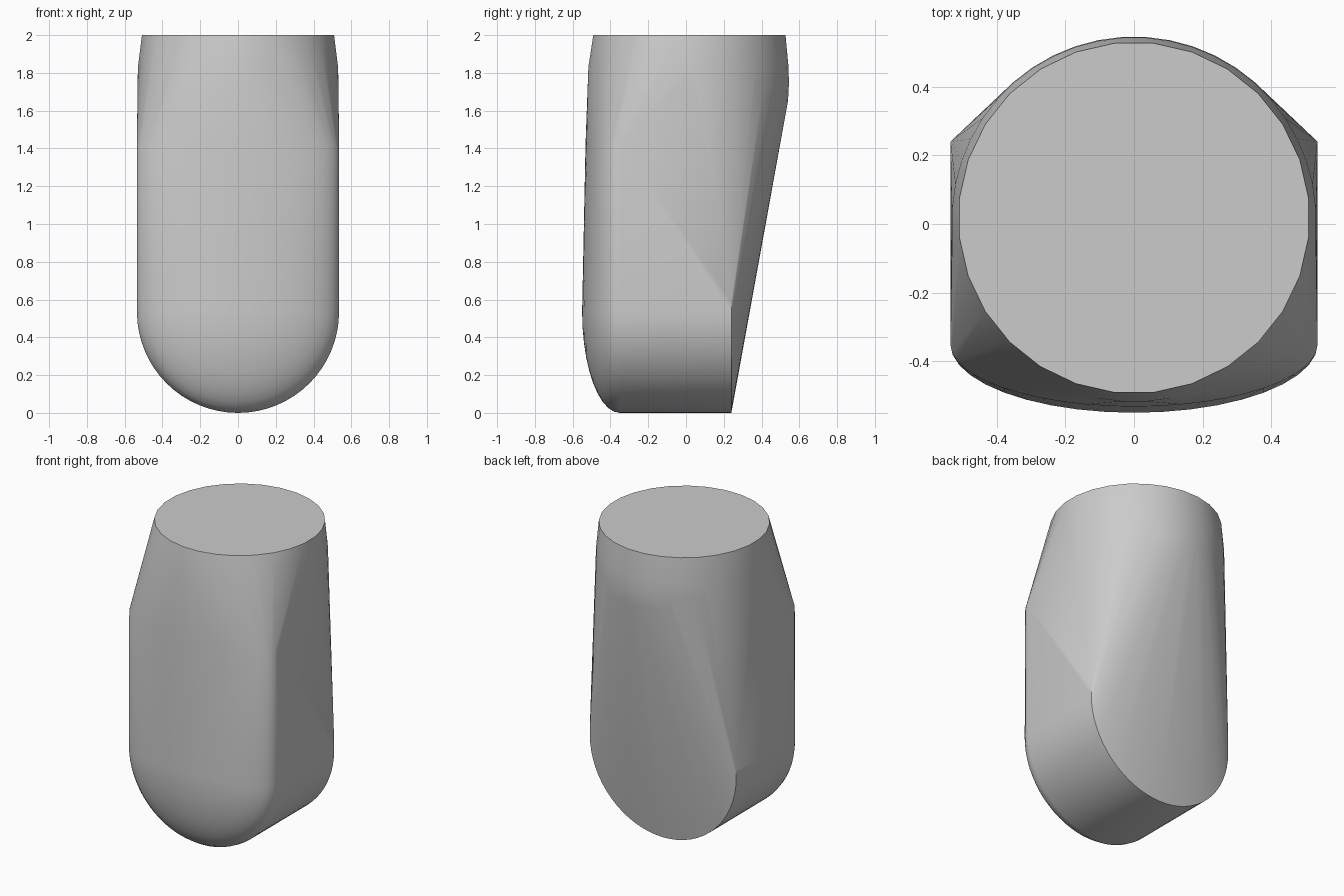
import bpy, bmesh
from math import sin, cos, pi, radians

cube = bpy.data.objects.get("Cube")
if cube:
    bpy.data.objects.remove(cube, do_unlink=True)

HALF = 0.535      # half width, also the radius of the rounded bottom
FRONT_Y = -0.35   # where the domed front starts
BACK_Y = 0.24     # lower rear edge
BULGE = 0.2       # depth of the domed front

grey = bpy.data.materials.new("plain grey")
grey.use_nodes = True
colour = (0.6, 0.6, 0.6, 1)
grey.diffuse_color = colour
grey.node_tree.nodes["Principled BSDF"].inputs["Base Color"].default_value = colour

bm = bmesh.new()


def ring(z, radius, y, steps):
    """Horizontal circle of points."""
    for i in range(steps):
        a = 2 * pi * (i + 0.5) / steps
        bm.verts.new((radius * cos(a), y + radius * sin(a), z))


# Round upper end with a flat top and a slightly tapered rim
ring(2.0, 0.512, 0.018, 28)
for z, radius in ((1.83, 0.531), (1.74, 0.533), (1.65, 0.528)):
    ring(z, radius, 0.013, 48)

# Rounded bottom: half circles swelling into the domed front
for j in range(10):
    t = j / 10 * pi / 2
    for i in range(33):
        a = pi * i / 32
        s = HALF * cos(t)
        bm.verts.new((s * cos(a), FRONT_Y - BULGE * sin(t), HALF - s * sin(a)))
bm.verts.new((0, FRONT_Y - BULGE, HALF))

# Rear half circle of the bottom
for i in range(33):
    a = pi * i / 32
    bm.verts.new((HALF * cos(a), BACK_Y, HALF - HALF * sin(a)))
for side in (-1, 1):
    bm.verts.new((side * HALF, BACK_Y, 0.59))

# Upper edge of the domed front
for i in range(25):
    a = pi * i / 24
    bm.verts.new((HALF * cos(a), FRONT_Y - 0.182 * sin(a), 1.42))

# Wrap everything in one convex skin
hull = bmesh.ops.convex_hull(bm, input=bm.verts)
loose = {g for g in hull["geom_interior"] + hull["geom_unused"]
         if isinstance(g, bmesh.types.BMVert)}
bmesh.ops.delete(bm, geom=list(loose), context="VERTS")
bmesh.ops.dissolve_limit(bm, angle_limit=radians(0.3), verts=bm.verts, edges=bm.edges)
bmesh.ops.recalc_face_normals(bm, faces=bm.faces)

mesh = bpy.data.meshes.new("rounded_body")
bm.to_mesh(mesh)
bm.free()
mesh.materials.append(grey)
body = bpy.data.objects.new("rounded_body", mesh)
bpy.context.collection.objects.link(body)

# Smooth skin with a crisp top rim and rear edge
bpy.ops.object.select_all(action="DESELECT")
body.select_set(True)
bpy.context.view_layer.objects.active = body
bpy.ops.object.shade_smooth_by_angle(angle=radians(40))
